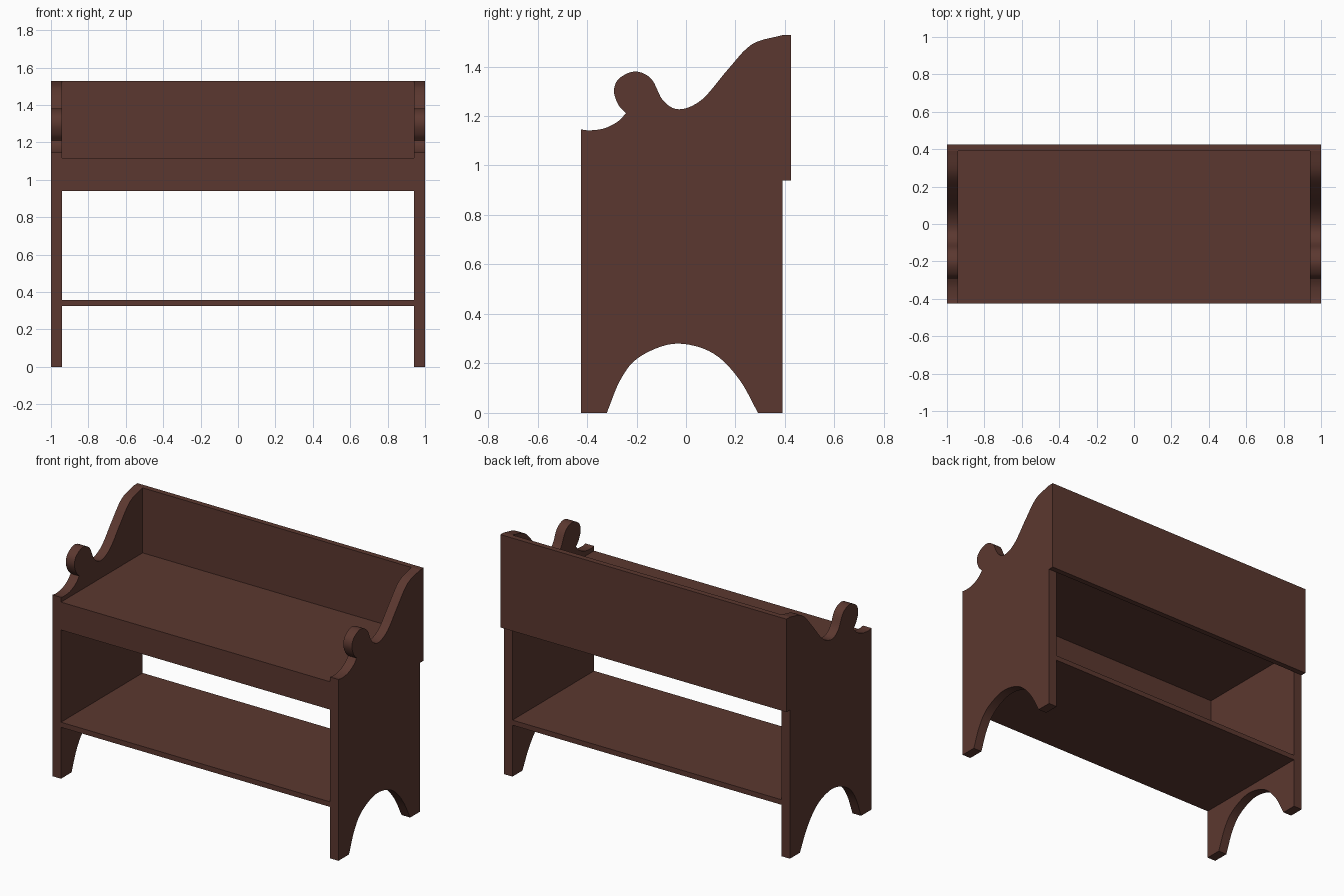
import bpy
import bmesh
from mathutils import Vector

default_cube = bpy.data.objects.get("Cube")
if default_cube:
    bpy.data.objects.remove(default_cube, do_unlink=True)

# Single dark brown wood colour
wood = bpy.data.materials.new("dark_brown_wood")
wood.use_nodes = True
wood_colour = (0.105, 0.039, 0.029, 1)
wood.diffuse_color = wood_colour
wood.node_tree.nodes["Principled BSDF"].inputs["Base Color"].default_value = wood_colour

# Shared dimensions
half_width, inner = 1.0, 0.94
front, rear, back = -0.425, 0.39, 0.425
board = 0.032
seat_top, apron_bottom, back_top, shelf_top = 1.116, 0.94, 1.527, 0.357


def finish(name, bm):
    bmesh.ops.recalc_face_normals(bm, faces=bm.faces)
    mesh = bpy.data.meshes.new(name)
    bm.to_mesh(mesh)
    bm.free()
    mesh.materials.append(wood)
    obj = bpy.data.objects.new(name, mesh)
    bpy.context.collection.objects.link(obj)
    return obj


def box(name, low, high):
    low, high = Vector(low), Vector(high)
    bm = bmesh.new()
    bmesh.ops.create_cube(bm, size=1)
    for v in bm.verts:
        v.co = (low + high) / 2 + v.co * (high - low)
    return finish(name, bm)


def spline(points, steps=5):
    """Smooth curve passing through every given point."""
    pts = [Vector(p) for p in points]
    pts = [pts[0] * 2 - pts[1]] + pts + [pts[-1] * 2 - pts[-2]]
    curve = []
    for a, b, c, d in zip(pts, pts[1:], pts[2:], pts[3:]):
        for i in range(steps):
            t = i / steps
            curve.append(b + (c - a) * t / 2
                         + (a * 2 - b * 5 + c * 4 - d) * t * t / 2
                         + (b * 3 - a - c * 3 + d) * t * t * t / 2)
    return curve + [pts[-2]]


# Side outline as (y, z): front scoop, round knob with swept arm, foot arch
scoop = spline([(front, 1.146), (-0.39, 1.142), (-0.33, 1.15),
                (-0.275, 1.178), (-0.243, 1.211)])
arm = spline([(-0.243, 1.211), (-0.273, 1.245), (-0.291, 1.3), (-0.272, 1.35),
              (-0.206, 1.38), (-0.14, 1.35), (-0.093, 1.263), (-0.027, 1.227),
              (0.065, 1.267), (0.17, 1.389), (0.267, 1.49), (rear, back_top)])
arch = spline([(0.291, 0), (0.219, 0.13), (0.13, 0.227), (0.03, 0.272),
               (-0.077, 0.275), (-0.198, 0.219), (-0.267, 0.13), (-0.32, 0)])
outline = scoop + arm[1:] + [Vector((rear, 0))] + arch + [Vector((front, 0))]


def side_panel(name, sign):
    bm = bmesh.new()
    face = bm.faces.new([bm.verts.new((sign * inner, p.x, p.y)) for p in outline])
    grown = bmesh.ops.extrude_face_region(bm, geom=[face])
    moved = [e for e in grown["geom"] if isinstance(e, bmesh.types.BMVert)]
    bmesh.ops.translate(bm, verts=moved, vec=(sign * (half_width - inner), 0, 0))
    obj = finish(name, bm)
    bpy.ops.object.select_all(action="DESELECT")
    obj.select_set(True)
    bpy.context.view_layer.objects.active = obj
    bpy.ops.object.shade_smooth_by_angle(angle=0.6)


for name, sign in (("left_side_panel", 1), ("right_side_panel", -1)):
    side_panel(name, sign)

# Boards joining the two sides
box("back_board", (-half_width, rear, apron_bottom), (half_width, back, back_top))
box("seat", (-inner, front, seat_top - board), (inner, rear, seat_top))
box("front_apron", (-inner, front, apron_bottom), (inner, front + board, seat_top - board))
box("lower_shelf", (-inner, front, shelf_top - board), (inner, rear, shelf_top))
